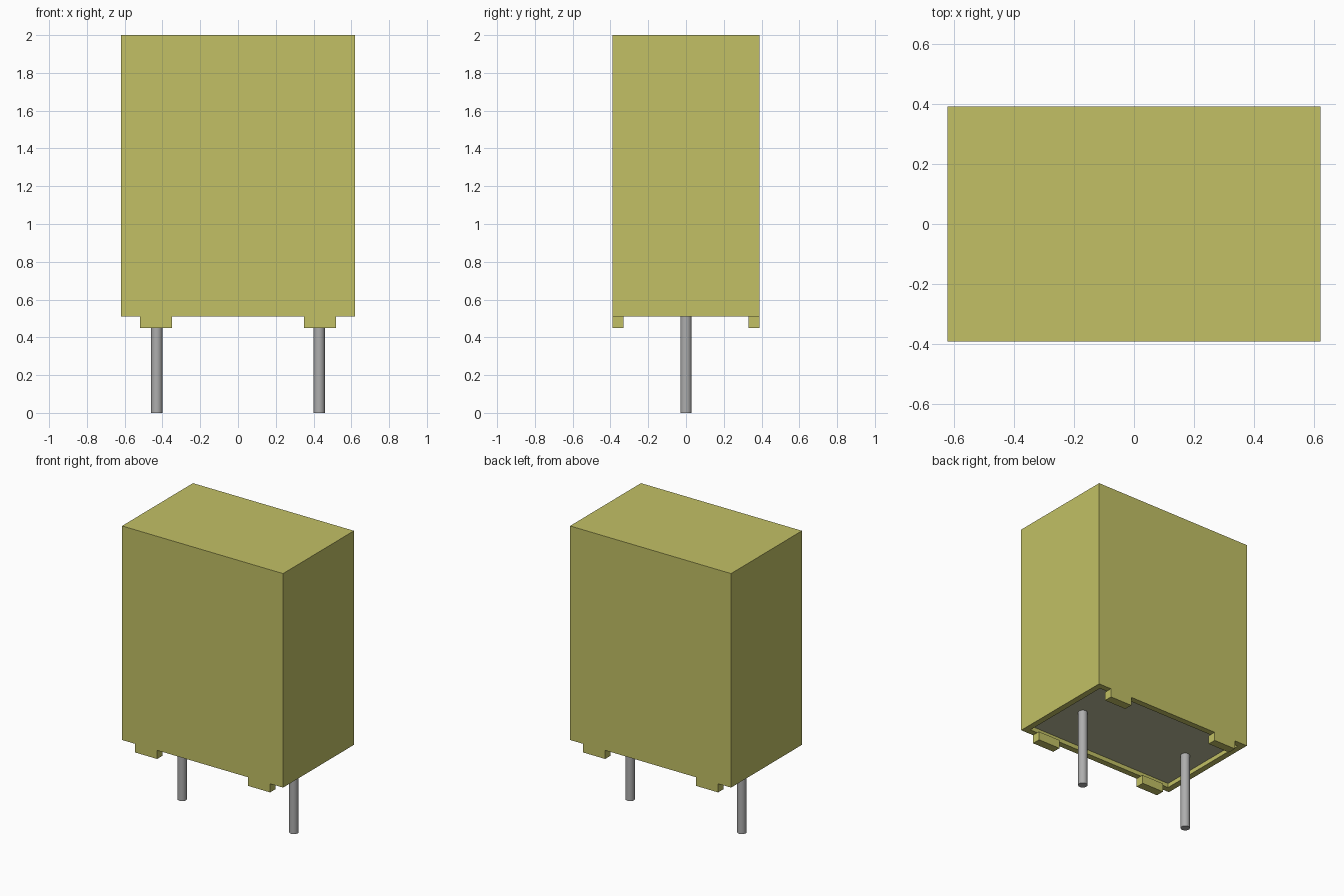
import bpy
import bmesh

cube = bpy.data.objects.get("Cube")
if cube:
    bpy.data.objects.remove(cube, do_unlink=True)


def material(name, color):
    m = bpy.data.materials.new(name)
    m.use_nodes = True
    m.diffuse_color = (*color, 1)
    m.node_tree.nodes["Principled BSDF"].inputs["Base Color"].default_value = (*color, 1)
    return m


YELLOW = material("mustard yellow", (0.54, 0.53, 0.13))
RESIN = material("pale resin", (0.50, 0.50, 0.33))
METAL = material("pin grey", (0.42, 0.42, 0.42))

HX, HY, BOTTOM, TOP = 0.62, 0.39, 0.51, 2.0
WALL, RECESS, FOOT = 0.06, 0.03, 0.06


def finish(name, bm, mat):
    mesh = bpy.data.meshes.new(name)
    bm.to_mesh(mesh)
    bm.free()
    obj = bpy.data.objects.new(name, mesh)
    bpy.context.collection.objects.link(obj)
    mesh.materials.append(mat)
    return obj


def box(name, lo, hi, mat):
    bm = bmesh.new()
    bmesh.ops.create_cube(bm, size=1)
    for v in bm.verts:
        v.co = [(a + b) / 2 + c * (b - a) for a, b, c in zip(lo, hi, v.co)]
    return finish(name, bm, mat)


# Case with a shallow resin-filled recess underneath
case = box("case", (-HX, -HY, BOTTOM), (HX, HY, TOP), YELLOW)
case.data.materials.append(RESIN)
bm = bmesh.new()
bm.from_mesh(case.data)
bm.normal_update()
base = min(bm.faces, key=lambda f: f.calc_center_median().z)
bmesh.ops.inset_region(bm, faces=[base], thickness=WALL)
floor = bmesh.ops.extrude_discrete_faces(bm, faces=[base])["faces"][0]
bmesh.ops.translate(bm, verts=floor.verts, vec=(0, 0, RECESS))
floor.material_index = 1
bm.to_mesh(case.data)
bm.free()

# Standoff feet and wire pins, mirrored left and right
for side, sx in (("left", 1), ("right", -1)):
    x0, x1 = sorted((0.35 * sx, 0.52 * sx))
    for end, sy in (("front", -1), ("back", 1)):
        y0, y1 = sorted(((HY - WALL) * sy, HY * sy))
        box(f"{end}_{side}_foot", (x0, y0, BOTTOM - FOOT), (x1, y1, BOTTOM), YELLOW)

    pin_top = BOTTOM + RECESS
    bm = bmesh.new()
    bmesh.ops.create_cone(bm, cap_ends=True, segments=24, radius1=0.03,
                          radius2=0.03, depth=pin_top)
    bmesh.ops.translate(bm, verts=bm.verts, vec=(0.43 * sx, 0, pin_top / 2))
    for f in bm.faces:
        f.smooth = len(f.verts) == 4
    for e in bm.edges:
        e.smooth = all(f.smooth for f in e.link_faces)
    finish(f"{side}_pin", bm, METAL)
